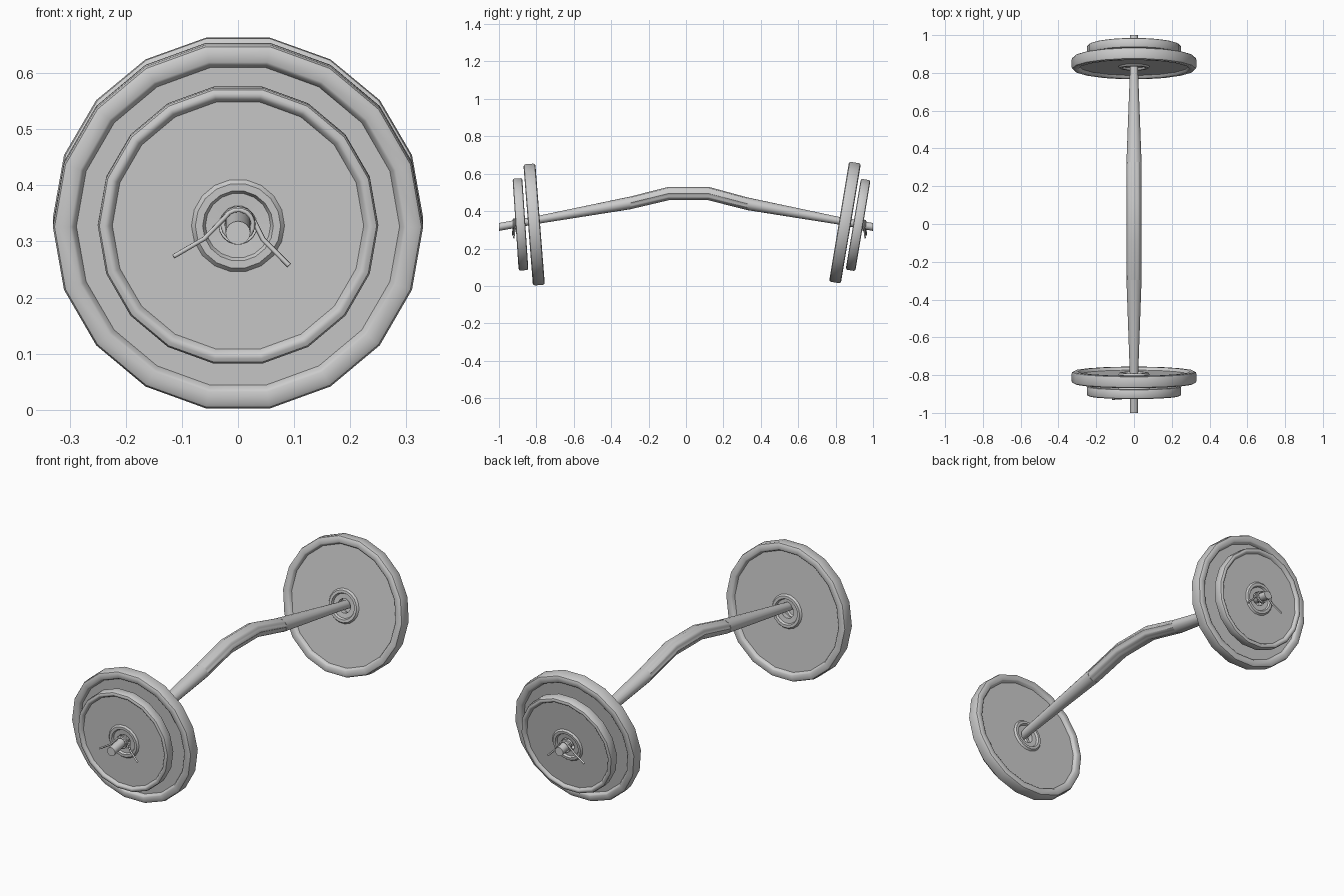
import bpy, bmesh, math
from mathutils import Vector

if "Cube" in bpy.data.objects:
    bpy.data.objects.remove(bpy.data.objects["Cube"])


def finish(name, bm):
    bmesh.ops.recalc_face_normals(bm, faces=bm.faces[:])
    me = bpy.data.meshes.new(name)
    bm.to_mesh(me)
    bm.free()
    ob = bpy.data.objects.new(name, me)
    bpy.context.collection.objects.link(ob)
    bpy.ops.object.select_all(action='DESELECT')
    bpy.context.view_layer.objects.active = ob
    ob.select_set(True)
    bpy.ops.object.shade_smooth_by_angle(angle=math.radians(35))
    return ob


def bridge(bm, a, b):
    n = len(a)
    for i in range(n):
        bm.faces.new((a[i], a[(i + 1) % n], b[(i + 1) % n], b[i]))


def bar_piece(name, stations, sides, groove=1.0):
    """Tube through (y, z, x radius, z radius) stations, optional grooves."""
    bm = bmesh.new()
    rings = []
    for y, z, rx, rz in stations:
        ring = []
        for i in range(sides):
            a = 2 * math.pi * i / sides
            k = groove if i % 4 > 1 else 1.0
            ring.append(bm.verts.new((k * rx * math.cos(a), y, z + k * rz * math.sin(a))))
        rings.append(ring)
    for a, b in zip(rings, rings[1:]):
        bridge(bm, a, b)
    bm.faces.new(rings[0])
    bm.faces.new(rings[-1])
    return finish(name, bm)


def plate(name, R, half, y, z, tilt, rim):
    """18-sided disc with raised rim, dished web and raised hub ring."""
    side = [(0.034, 0.4), (0.058, 0.45), (0.063, 0.8), (0.076, 0.8), (0.083, 0.5),
            (R - rim - 0.006, 0.5), (R - rim, 0.9), (R - rim + 0.005, 1.0),
            (R - 0.010, 1.0), (R - 0.003, 0.88), (R, 0.65)]
    prof = [(r, h * half) for r, h in side] + [(r, -h * half) for r, h in reversed(side)]
    bm = bmesh.new()
    rings = []
    for r, h in prof:
        rings.append([bm.verts.new((r * math.cos(math.radians(20 * i)), h,
                                    r * math.sin(math.radians(20 * i)))) for i in range(18)])
    for i in range(len(rings)):
        bridge(bm, rings[i], rings[(i + 1) % len(rings)])
    ob = finish(name, bm)
    ob.location = (0, y, z)
    ob.rotation_euler.x = math.radians(tilt)
    return ob


def bar_z(y):
    return 0.315 + (1 - abs(y)) * 0.184


def spring_clip(name, y, s):
    """Wire coil around the bar ending in two splayed handles."""
    r = 0.027
    pts = [(-0.115, y + s * 0.012, 0.273), (-0.06, y + s * 0.008, 0.305)]
    a0, a1 = math.radians(150), math.radians(30 - 720)
    n = 36
    for i in range(n + 1):
        t = i / n
        a = a0 + (a1 - a0) * t
        yy = y + s * (0.008 - 0.018 * t)
        pts.append((r * math.cos(a), yy, bar_z(yy) + r * math.sin(a)))
    pts += [(0.045, y, 0.303), (0.091, y + s * 0.006, 0.257)]
    cu = bpy.data.curves.new(name, 'CURVE')
    cu.dimensions = '3D'
    cu.bevel_depth = 0.0045
    cu.bevel_resolution = 1
    cu.use_fill_caps = True
    sp = cu.splines.new('POLY')
    sp.points.add(len(pts) - 1)
    for p, c in zip(sp.points, pts):
        p.co = (*c, 1)
    ob = bpy.data.objects.new(name, cu)
    bpy.context.collection.objects.link(ob)


# Cambered bar: grooved grip and two tapered arms
grip = [(-0.297, 0.444, 0.04, 0.034), (-0.093, 0.494, 0.041, 0.036),
        (0.12, 0.494, 0.041, 0.036), (0.329, 0.439, 0.04, 0.034)]
bar_piece("grip", grip, 32, 0.93)
for tag, s, start in (("front", -1, grip[0]), ("back", 1, grip[3])):
    bar_piece(tag + "_arm", [start, (s * 0.80, bar_z(0.80), 0.022, 0.021),
                             (s, bar_z(1), 0.022, 0.021)], 16)

# Weight plates, each pair leaning outward at the top
plate("front_large_plate", 0.33, 0.032, -0.812, 0.328, 4.5, 0.036)
plate("front_small_plate", 0.25, 0.026, -0.885, 0.329, 3.8, 0.020)
plate("back_large_plate", 0.33, 0.032, 0.850, 0.339, -9.5, 0.036)
plate("back_small_plate", 0.25, 0.026, 0.920, 0.326, -9.5, 0.020)

# Spring clips
spring_clip("front_clip", -0.915, -1)
spring_clip("back_clip", 0.952, 1)
